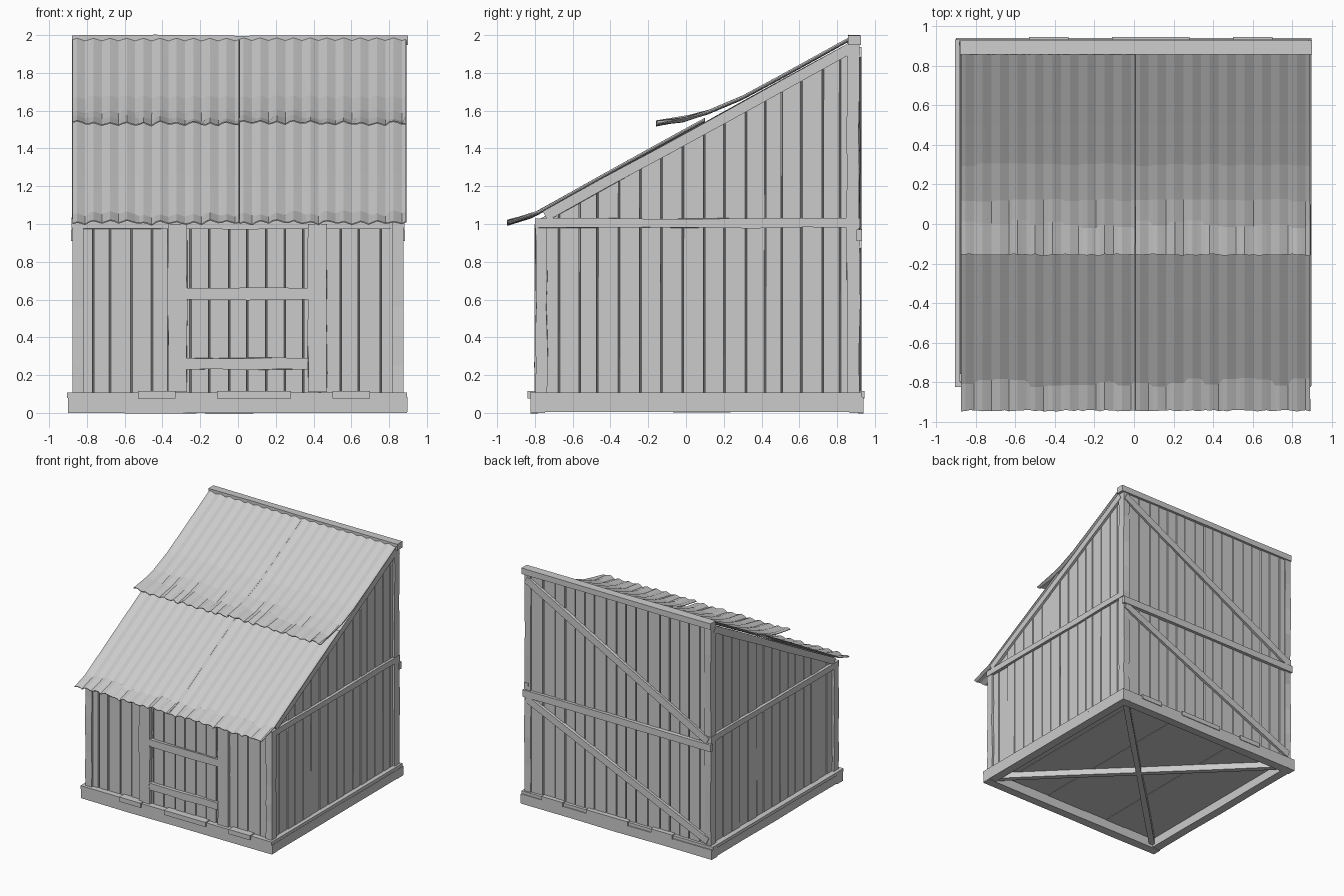
import bpy, math, random
from mathutils import Vector

if "Cube" in bpy.data.objects:
    bpy.data.objects.remove(bpy.data.objects["Cube"])

random.seed(4)


def make(name, verts, faces, thick=0):
    me = bpy.data.meshes.new(name)
    me.from_pydata([tuple(v) for v in verts], [], faces)
    me.update()
    ob = bpy.data.objects.new(name, me)
    bpy.context.collection.objects.link(ob)
    if thick:
        m = ob.modifiers.new("thickness", 'SOLIDIFY')
        m.thickness = thick
        m.offset = 0
    return ob


def beam(name, p, q, w, h, out, segs=4, jit=0.004):
    """Rough-hewn bar from p to q; w is the size along 'out', h across it."""
    p, q, out = Vector(p), Vector(q), Vector(out)
    side = (q - p).normalized().cross(out).normalized()
    verts, faces = [], []
    for i in range(segs + 1):
        c = p.lerp(q, i / segs)
        for a, b in ((-1, -1), (1, -1), (1, 1), (-1, 1)):
            j = random.uniform(-jit, jit) if 0 < i < segs else 0
            verts.append(c + out * (a * w / 2) + side * (b * h / 2 + j))
    for i in range(segs):
        for k in range(4):
            a, b = i * 4 + k, i * 4 + (k + 1) % 4
            faces.append((a, b, b + 4, a + 4))
    n = segs * 4
    faces += [(3, 2, 1, 0), (n, n + 1, n + 2, n + 3)]
    return make(name, verts, faces)


def box(name, x0, x1, y0, y1, z0, z1):
    ym, zm = (y0 + y1) / 2, (z0 + z1) / 2
    return beam(name, (x0, ym, zm), (x1, ym, zm), y1 - y0, z1 - z0, (0, 1, 0), 1, 0)


def slope(y):
    return 1.045 + (y + 0.74) * 0.5503


def wall(name, s0, s1, place, top, outer, inner):
    """Upright boards with recessed dark seams between them."""
    prof, s = [], s0
    while s < s1 - 0.04:
        e = min(s + random.uniform(0.07, 0.10), s1)
        d = outer + (inner - outer) * random.uniform(0, 0.3)
        prof += [(s, d), (e, d)]
        if e < s1 - 0.04:
            prof += [(e + 0.003, inner), (e + 0.014, inner)]
        s = e + 0.017
    verts, faces = [], []
    for s, d in prof:
        x, y = place(s, d)
        verts += [(x, y, 0.1), (x, y, top(s))]
    for i in range(len(prof) - 1):
        faces.append((2 * i, 2 * i + 2, 2 * i + 3, 2 * i + 1))
    return make(name, verts, faces, 0.012)


# base sills and the cross braces under the floor
for s, n in ((-1, "left"), (1, "right")):
    beam(n + "_sill", (s * 0.86, -0.82, 0.043), (s * 0.86, 0.94, 0.043), 0.075, 0.075, (1, 0, 0))
    beam(n + "_floor_brace", (s * 0.83, -0.76, 0.05), (-s * 0.83, 0.88, 0.05), 0.05, 0.045, (0, 0, 1))
beam("front_sill", (-0.9, -0.785, 0.042), (0.895, -0.785, 0.042), 0.075, 0.083, (0, 1, 0))
beam("back_sill", (-0.9, 0.902, 0.042), (0.895, 0.902, 0.042), 0.075, 0.083, (0, 1, 0))

# floor boards, every other one longer and thicker
cuts = [-0.905, -0.53, -0.33, -0.11, 0.28, 0.5, 0.7, 0.895]
for i in range(7):
    k = i % 2
    box("floor_board", cuts[i], cuts[i + 1], -0.825 - 0.015 * k, 0.932 + 0.013 * k,
        0.08 - 0.003 * k, 0.107 + 0.009 * k)

# board walls
wall("front_wall", -0.85, 0.85, lambda s, d: (s, d), lambda s: 1.02, -0.777, -0.755)
wall("back_wall", -0.85, 0.85, lambda s, d: (s, d), lambda s: 1.95, 0.905, 0.883)
for sg, n in ((-1, "left"), (1, "right")):
    wall(n + "_wall", -0.77, 0.9, lambda s, d: (sg * d, s), slope, 0.858, 0.836)

# corner posts, side rails and rafters
for s, n in ((-1, "left"), (1, "right")):
    x = s * 0.848
    beam(n + "_front_post", (x, -0.767, 0.1), (x, -0.767, 1.02), 0.058, 0.062, (1, 0, 0), 6, 0.006)
    beam(n + "_back_post", (x, 0.885, 0.1), (x, 0.885, 1.96), 0.058, 0.066, (1, 0, 0), 8, 0.005)
    beam(n + "_rail", (s * 0.862, -0.8, 1.005), (s * 0.862, 0.92, 1.005), 0.04, 0.05, (1, 0, 0), 6)
    beam(n + "_rafter", (s * 0.855, -0.745, slope(-0.745)), (s * 0.855, 0.87, slope(0.87)),
         0.05, 0.055, (1, 0, 0), 5, 0.003)

# front top plate and ridge beam
beam("front_plate", (-0.85, -0.765, 1.0), (0.85, -0.765, 1.0), 0.05, 0.05, (0, 1, 0))
beam("ridge_beam", (-0.88, 0.892, 1.973), (0.9, 0.892, 1.973), 0.07, 0.052, (0, 1, 0))

# back rail and two diagonal braces
beam("back_rail", (-0.885, 0.918, 0.94), (0.885, 0.918, 0.94), 0.03, 0.06, (0, 1, 0))
beam("upper_back_brace", (0.86, 0.915, 1.91), (-0.85, 0.915, 0.99), 0.026, 0.06, (0, 1, 0))
beam("lower_back_brace", (0.86, 0.915, 0.90), (-0.85, 0.915, 0.14), 0.026, 0.06, (0, 1, 0))

# door frame and door rails
for x, n in ((-0.32, "left"), (0.42, "right")):
    beam(n + "_door_post", (x, -0.785, 0.11), (x, -0.785, 1.0), 0.035, 0.10, (0, 1, 0), 6)
for z in (0.26, 0.63):
    beam("door_rail", (-0.275, -0.787, z), (0.37, -0.787, z), 0.03, 0.06, (0, 1, 0), 4)


def sheet(name, x0, x1, prof, lift):
    """Corrugated metal sheet following a side profile, with a battered eave."""
    n = 40
    verts, faces = [], []
    for r, (y, z) in enumerate(prof):
        dent = 0
        for i in range(n + 1):
            x = x0 + (x1 - x0) * i / n
            if i % 4 == 0:
                dent = random.uniform(-1, 1) * (0.006 if r < 2 else 0.002)
            wave = 0.007 * math.sin(i * math.pi / 2)
            shift = random.uniform(-0.004, 0.004) if r == 0 else dent * 4 * (0 < r < len(prof) - 1)
            verts.append((x, y + shift, z + shift * 0.5 + wave + dent * (r == 0) + lift))
    for r in range(len(prof) - 1):
        for i in range(n):
            a = r * (n + 1) + i
            faces.append((a, a + 1, a + n + 2, a + n + 1))
    return make(name, verts, faces, 0.006)


# roof: two overlapping rows, each of two sheets meeting at the middle
lower = [(-0.943, 1.007), (-0.8, 1.05), (-0.6, 1.162), (-0.42, 1.263), (-0.1, 1.44), (0.1, 1.55)]
upper = [(-0.155, 1.532), (0, 1.557), (0.12, 1.592), (0.3, 1.668), (0.5, 1.776), (0.7, 1.886), (0.87, 1.98)]
for rn, prof in (("lower", lower), ("upper", upper)):
    sheet(rn + "_left_roof_sheet", -0.875, 0.006, prof, 0)
    sheet(rn + "_right_roof_sheet", 0.008, 0.89, prof, 0.002)
